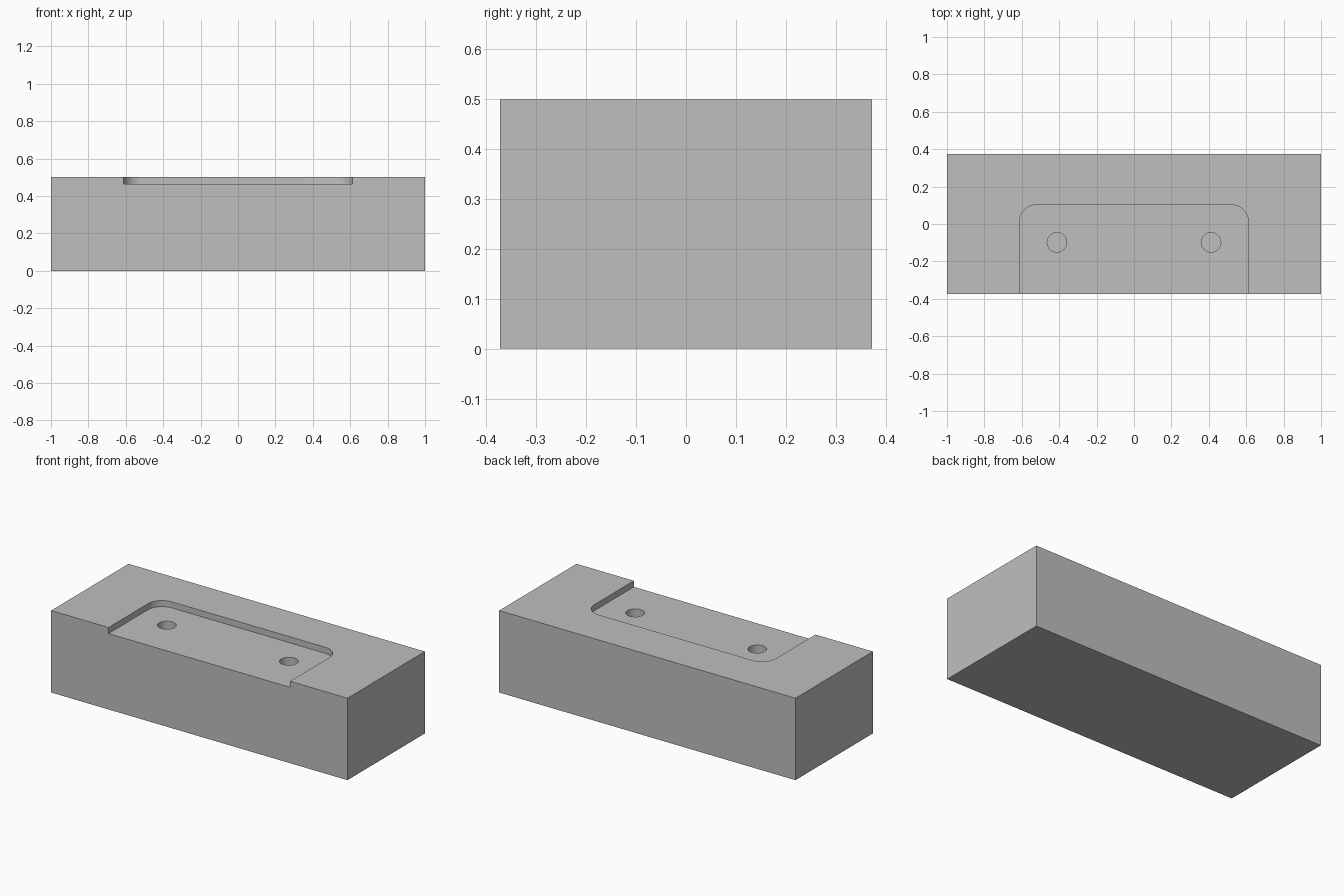
import bpy
import bmesh
import math

cube = bpy.data.objects.get("Cube")
if cube:
    bpy.data.objects.remove(cube, do_unlink=True)

WIDTH, DEPTH, HEIGHT = 2.0, 0.746, 0.5
FRONT = -DEPTH / 2
FLOOR = 0.463

grey = bpy.data.materials.new("plain grey")
grey.use_nodes = True
colour = (0.52, 0.52, 0.52, 1)
grey.diffuse_color = colour
grey.node_tree.nodes["Principled BSDF"].inputs["Base Color"].default_value = colour


def prism(name, outline, bottom, top):
    """Extrude a counter-clockwise outline from bottom to top."""
    bm = bmesh.new()
    base = bm.faces.new([bm.verts.new((x, y, bottom)) for x, y in outline])
    up = bmesh.ops.extrude_face_region(bm, geom=[base])["geom"]
    verts = [v for v in up if isinstance(v, bmesh.types.BMVert)]
    bmesh.ops.translate(bm, verts=verts, vec=(0, 0, top - bottom))
    bmesh.ops.recalc_face_normals(bm, faces=bm.faces)
    mesh = bpy.data.meshes.new(name)
    bm.to_mesh(mesh)
    bm.free()
    mesh.materials.append(grey)
    obj = bpy.data.objects.new(name, mesh)
    bpy.context.collection.objects.link(obj)
    return obj


def arc(cx, cy, radius, start, end, steps):
    angles = [math.radians(start + (end - start) * i / steps) for i in range(steps + 1)]
    return [(cx + radius * math.cos(a), cy + radius * math.sin(a)) for a in angles]


# Solid block
x, y = WIDTH / 2, DEPTH / 2
block = prism("block", [(-x, -y), (x, -y), (x, y), (-x, y)], 0, HEIGHT)

# Shallow pocket, open at the front, with rounded back corners
half, back, r = 0.613, 0.103, 0.095
pocket = [(-half, FRONT - 0.1), (half, FRONT - 0.1)]
pocket += arc(half - r, back - r, r, 0, 90, 16)
pocket += arc(r - half, back - r, r, 90, 180, 16)
cutters = [prism("pocket_cutter", pocket, FLOOR, HEIGHT + 0.1)]

# Two blind holes in the pocket floor
for side, sx in (("left", 1), ("right", -1)):
    ring = arc(sx * 0.412, -0.098, 0.052, 0, 360, 48)[:-1]
    cutters.append(prism(side + "_hole_cutter", ring, 0.2, HEIGHT + 0.05))

# Cut, then drop the cutters
bpy.ops.object.select_all(action="DESELECT")
bpy.context.view_layer.objects.active = block
block.select_set(True)
for cutter in cutters:
    cutter.hide_render = True
    cut = block.modifiers.new(cutter.name, "BOOLEAN")
    cut.operation = "DIFFERENCE"
    cut.solver = "EXACT"
    cut.object = cutter
    bpy.ops.object.modifier_apply(modifier=cut.name)
    bpy.data.objects.remove(cutter, do_unlink=True)

bpy.ops.object.shade_smooth_by_angle(angle=math.radians(30))
